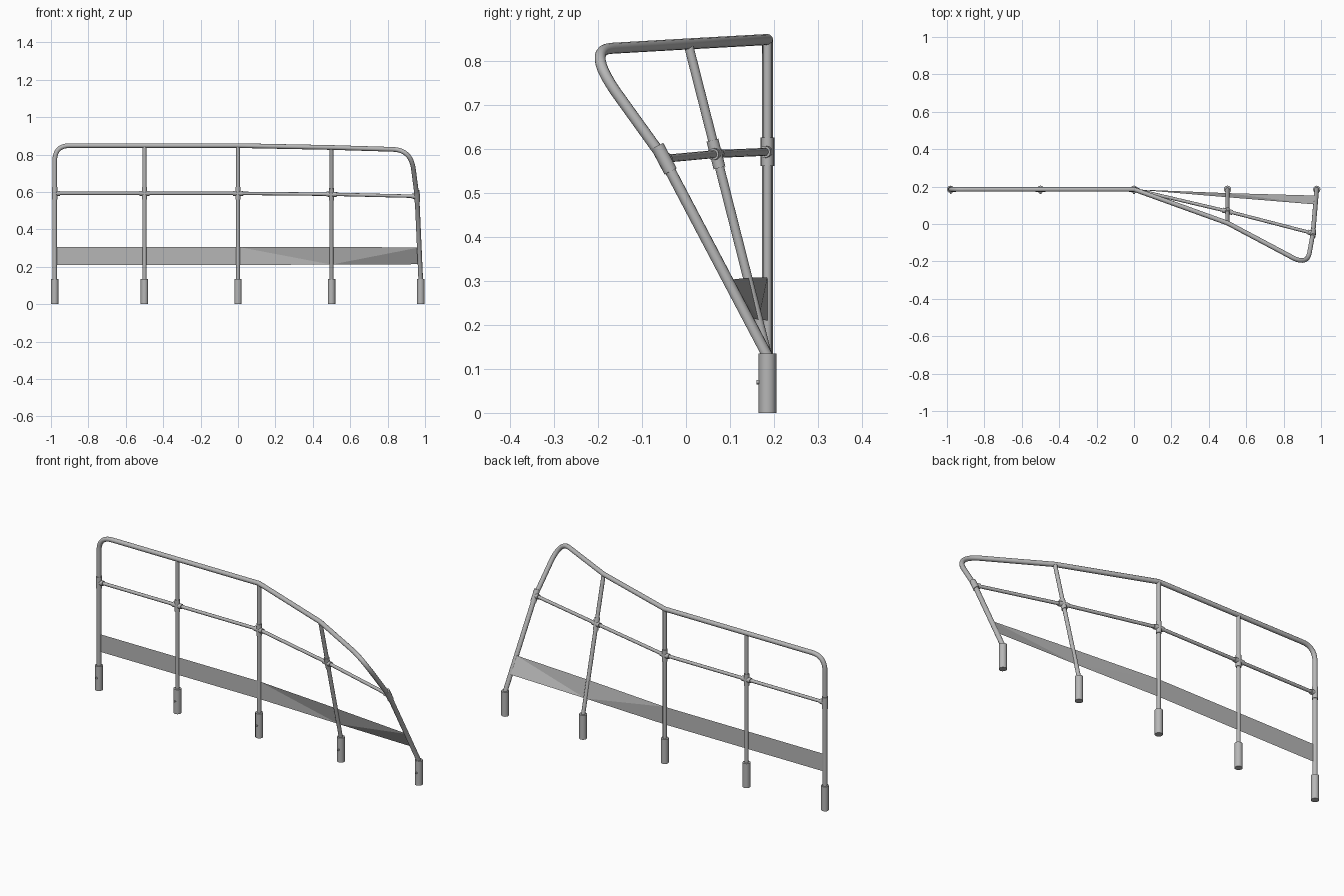
import bpy
import bmesh
from mathutils import Vector

cube = bpy.data.objects.get("Cube")
if cube:
    bpy.data.objects.remove(cube, do_unlink=True)

grey = bpy.data.materials.new("galvanised_grey")
grey.use_nodes = True
grey.diffuse_color = (0.47, 0.47, 0.47, 1)
grey.node_tree.nodes["Principled BSDF"].inputs["Base Color"].default_value = (0.47, 0.47, 0.47, 1)


def tube(name, points, radius):
    """Round capped pipe along a path."""
    curve = bpy.data.curves.new(name, "CURVE")
    curve.dimensions = "3D"
    curve.bevel_depth = radius
    curve.bevel_resolution = 4
    curve.use_fill_caps = True
    spline = curve.splines.new("POLY")
    spline.points.add(len(points) - 1)
    for p, co in zip(spline.points, points):
        p.co = (*co, 1)
    spline.use_smooth = True
    curve.materials.append(grey)
    obj = bpy.data.objects.new(name, curve)
    bpy.context.collection.objects.link(obj)
    return obj


def bend(a, corner, b, steps=10):
    """Rounded corner between two straight pipe runs."""
    a, corner, b = Vector(a), Vector(corner), Vector(b)
    return [a * (1 - t) ** 2 + corner * 2 * t * (1 - t) + b * t * t
            for t in (i / steps for i in range(steps + 1))]


def sleeve(name, centre, direction, length, radius):
    half = Vector(direction).normalized() * length / 2
    return tube(name, [Vector(centre) - half, Vector(centre) + half], radius)


Y = 0.185
names = ["right_end", "right", "centre", "left", "left_end"]
feet = [Vector((x, Y, 0)) for x in (-0.98, -0.5, 0, 0.5, 0.977)]
joints = [Vector(p) for p in ((-0.98, Y, 0.593), (-0.5, Y, 0.593), (0, Y, 0.593),
                              (0.5, 0.068, 0.588), (0.957, -0.05, 0.577))]
tops = {1: (-0.5, Y, 0.848), 2: (0, Y, 0.848), 3: (0.5, 0.005, 0.838)}

# Outer frame: end post, top rail and leaning end post in one bent pipe
frame = [feet[0] + Vector((0, 0, 0.1))]
frame += bend((-0.98, Y, 0.765), (-0.98, Y, 0.848), (-0.9, Y, 0.848))
frame += [tops[2], tops[3]]
frame += bend((0.83, -0.17, 0.828), (0.92, -0.225, 0.825), (0.937, -0.16, 0.73))
frame += [joints[4], feet[4] + Vector((0, 0, 0.13)), feet[4] + Vector((0, 0, 0.1))]
tube("outer_frame", frame, 0.0125)

# Intermediate posts
for i, top in tops.items():
    base = feet[i] + Vector((0, 0, 0.13))
    tube(names[i] + "_post", [base, top], 0.0105)

# Middle rail
tube("middle_rail", joints, 0.009)

# Sockets with set screws, and the joint fittings
for i, name in enumerate(names):
    foot, joint = feet[i], joints[i]
    sleeve(name + "_socket", foot + Vector((0, 0, 0.0675)), (0, 0, 1), 0.135, 0.02)
    sleeve(name + "_set_screw", foot + Vector((0, -0.021, 0.07)), (0, 1, 0), 0.008, 0.005)
    upright = joint - (foot + Vector((0, 0, 0.13)))
    sleeve(name + "_fitting", joint, upright, 0.065, 0.0155 if i in (0, 4) else 0.0138)
    # Short collars where the rail enters the fitting
    for j in (i - 1, i + 1):
        if 0 <= j < len(joints):
            out = (joints[j] - joint).normalized()
            tube(name + "_collar", [joint, joint + out * 0.027], 0.0135)

# Toe board: thin sheet twisting with the leaning posts
upper = [(-0.98, Y, 0.307), (0, Y, 0.307), (0.5, 0.143, 0.307), (0.966, 0.105, 0.303)]
lower = [(-0.98, Y, 0.21), (0, Y, 0.21), (0.5, 0.165, 0.212), (0.971, 0.152, 0.214)]
bm = bmesh.new()
u = [bm.verts.new(p) for p in upper]
d = [bm.verts.new(p) for p in lower]
bm.faces.new((d[0], d[1], u[1], u[0]))
bm.faces.new((d[1], d[2], u[1]))
bm.faces.new((d[2], u[2], u[1]))
bm.faces.new((d[2], u[3], u[2]))
bm.faces.new((d[2], d[3], u[3]))
mesh = bpy.data.meshes.new("toe_board")
bm.to_mesh(mesh)
bm.free()
mesh.materials.append(grey)
bpy.context.collection.objects.link(bpy.data.objects.new("toe_board", mesh))
